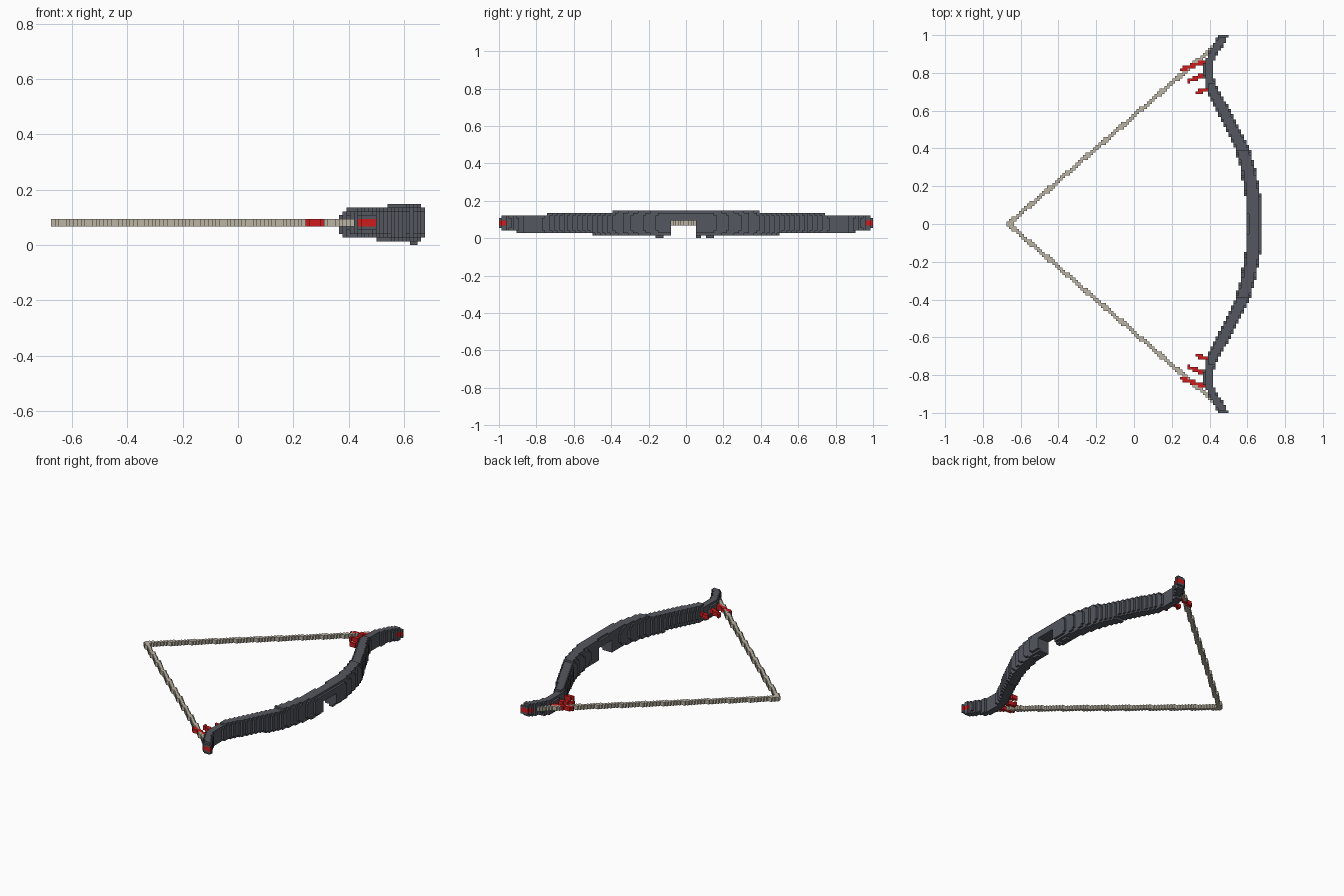
import bpy
import bmesh
import math
from mathutils import Vector

if "Cube" in bpy.data.objects:
    bpy.data.objects.remove(bpy.data.objects["Cube"])

V = 2 / 148          # edge length of one block
MID = 6              # block layer at which the string sits
HALF_Y = 74


def make_material(name, rgb):
    mat = bpy.data.materials.new(name)
    mat.use_nodes = True
    colour = (*rgb, 1)
    mat.diffuse_color = colour
    mat.node_tree.nodes["Principled BSDF"].inputs["Base Color"].default_value = colour
    return mat


dark = make_material("dark grey", (0.09, 0.095, 0.115))
red = make_material("red", (0.62, 0.012, 0.012))
beige = make_material("beige", (0.5, 0.46, 0.37))


def curve_at(profile, y):
    """Linear interpolation of (y, inner x, outer x) rows."""
    for a, b in zip(profile, profile[1:]):
        if y <= b[0]:
            t = (y - a[0]) / (b[0] - a[0])
            return a[1] + t * (b[1] - a[1]), a[2] + t * (b[2] - a[2])
    return profile[-1][1:]


def stroke(start, end, radius):
    """Blocks, two layers high, near a line in the horizontal plane."""
    a, b = Vector(start), Vector(end)
    d = b - a
    cells = set()
    low = [math.floor(min(p, q) / V) - 2 for p, q in zip(a, b)]
    high = [math.ceil(max(p, q) / V) + 2 for p, q in zip(a, b)]
    for i in range(low[0], high[0]):
        for j in range(low[1], high[1]):
            p = Vector(((i + 0.5) * V, (j + 0.5) * V))
            t = min(1, max(0, (p - a).dot(d) / d.length_squared))
            if (p - a - d * t).length < radius * V:
                cells |= {(i, j, MID - 1), (i, j, MID)}
    return cells


def mirror_y(cells):
    return cells | {(i, -1 - j, k) for i, j, k in cells}


def build_blocks(name, cells, mat, occupied):
    """Mesh of the exposed block faces."""
    bm = bmesh.new()
    corners = {}

    def corner(c):
        if c not in corners:
            corners[c] = bm.verts.new(Vector(c) * V)
        return corners[c]

    for cell in sorted(cells):
        for axis in range(3):
            u, w = (axis + 1) % 3, (axis + 2) % 3
            for side in (0, 1):
                near = list(cell)
                near[axis] += 2 * side - 1
                if tuple(near) in occupied:
                    continue
                ring = []
                for du, dw in ((0, 0), (1, 0), (1, 1), (0, 1)):
                    c = list(cell)
                    c[axis] += side
                    c[u] += du
                    c[w] += dw
                    ring.append(corner(tuple(c)))
                bm.faces.new(ring if side else ring[::-1])
    mesh = bpy.data.meshes.new(name)
    bm.to_mesh(mesh)
    bm.free()
    mesh.materials.append(mat)
    obj = bpy.data.objects.new(name, mesh)
    bpy.context.collection.objects.link(obj)


# Bow limbs: rounded section swept along the recurved profile
PROFILE = [(0, .595, .676), (.15, .59, .67), (.3, .565, .64), (.4, .535, .61),
           (.5, .49, .56), (.6, .44, .51), (.7, .39, .452), (.78, .372, .42),
           (.85, .372, .42), (.9, .393, .44), (.95, .42, .475), (1, .45, .498)]
bow = set()
for j in range(-HALF_Y, HALF_Y):
    y = abs(j + 0.5) * V
    inner, outer = curve_at(PROFILE, y)
    centre, half = (inner + outer) / 2, (outer - inner) / 2
    top = 11 - (y > .39) - (y > .74) - (y > .985)
    bottom = 1 + (y > .5) + (y > .9) + (y > .985)
    for k in range(bottom, top):
        h = (2 * k + 1 - top - bottom) / (top - bottom)
        reach = half * (1 - h ** 4) ** 0.25
        for i in range(24, 50):
            if abs((i + 0.5) * V - centre) <= reach + V * 0.1:
                bow.add((i, j, k))

# Grip ridge below the handle, and the arrow rest notch
for j in (*range(-12, -9), *range(4, 6), *range(8, 11)):
    bow |= {(i, j, k) for i in (46, 47) for k in (0, 1)}
bow = {c for c in bow if not (-6 <= c[1] < 4 and c[2] < 7)}

# Red tips set into the limb ends
tips = {c for c in bow if abs(c[1] + 0.5) * V > .96 and c[2] in (MID - 1, MID)}
bow -= tips

# Red feather spikes inside each limb end
feathers = set()
for start, end in (((.34, .70), (.40, .72)),
                   ((.29, .757), (.39, .80)),
                   ((.26, .82), (.39, .865))):
    feathers |= stroke(start, end, 0.85)
feathers = mirror_y(feathers) - bow

# Drawn string
string = mirror_y(stroke((-.665, 0), (.42, .935), 0.8)) - bow - feathers - tips

everything = bow | tips | feathers | string
build_blocks("bow_limbs", bow, dark, everything)
build_blocks("limb_tips", tips, red, everything)
build_blocks("feathers", feathers, red, everything)
build_blocks("bow_string", string, beige, everything)
